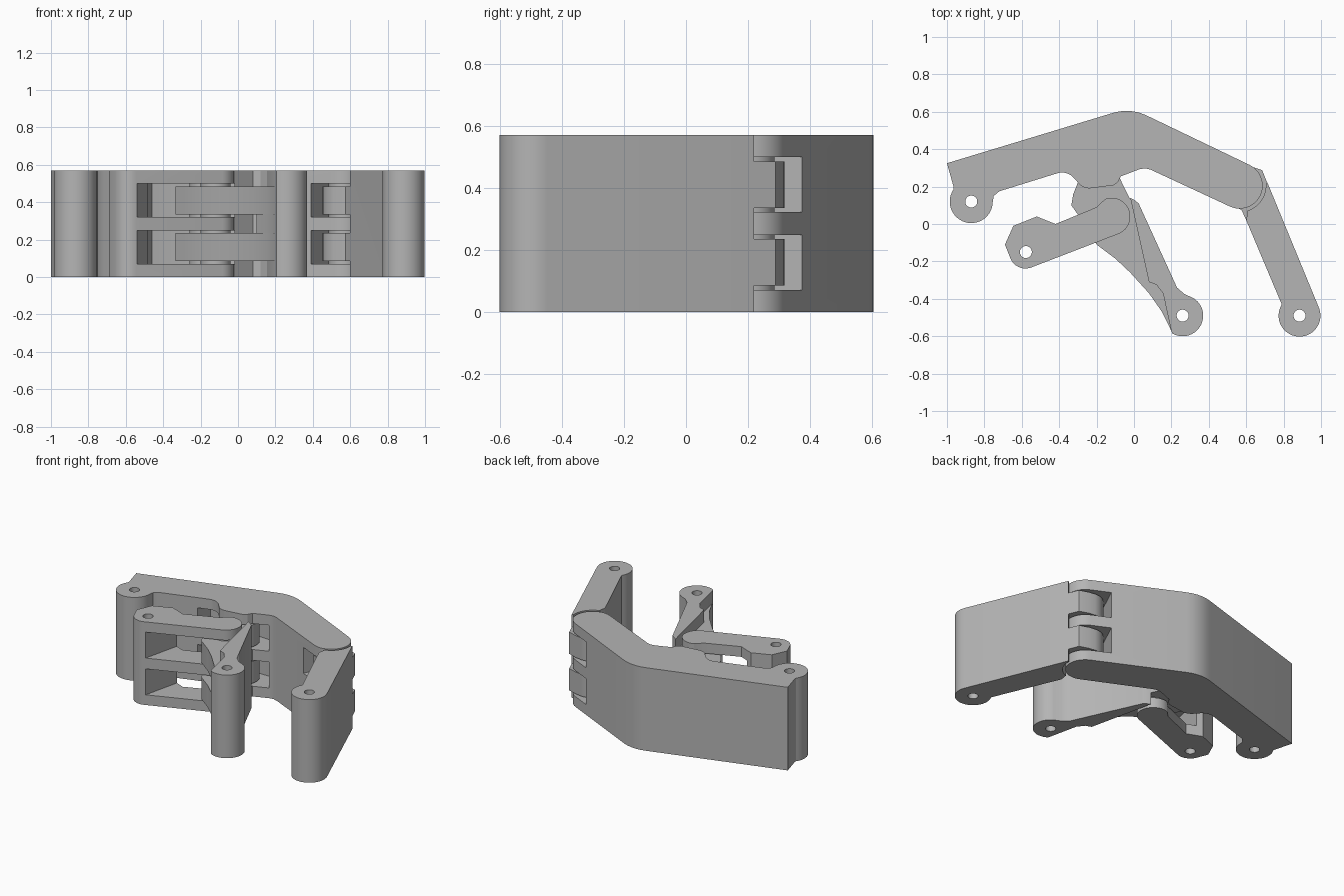
import bpy, bmesh, math

if "Cube" in bpy.data.objects:
    bpy.data.objects.remove(bpy.data.objects["Cube"])

H = 0.57
SLOTS = [(0.07, 0.248), (0.322, 0.5)]      # openings in the fork parts
BLADES = [(0.085, 0.235), (0.335, 0.485)]  # tongues that sit in the openings

grey = bpy.data.materials.new("metal_grey")
grey.diffuse_color = (0.46, 0.46, 0.46, 1)
grey.use_nodes = True
grey.node_tree.nodes["Principled BSDF"].inputs["Base Color"].default_value = grey.diffuse_color


def arc(cx, cy, r, a0, a1):
    n = max(3, int(abs(a1 - a0) / 8))
    angles = [math.radians(a0 + (a1 - a0) * i / n) for i in range(n + 1)]
    return [(cx + r * math.cos(a), cy + r * math.sin(a)) for a in angles]


def prism(name, outline, z0=0.0, z1=H):
    bm = bmesh.new()
    face = bm.faces.new([bm.verts.new((x, y, z0)) for x, y in outline])
    ext = bmesh.ops.extrude_face_region(bm, geom=[face])
    top = [v for v in ext["geom"] if isinstance(v, bmesh.types.BMVert)]
    bmesh.ops.translate(bm, verts=top, vec=(0, 0, z1 - z0))
    bmesh.ops.recalc_face_normals(bm, faces=bm.faces[:])
    mesh = bpy.data.meshes.new(name)
    bm.to_mesh(mesh)
    bm.free()
    mesh.materials.append(grey)
    ob = bpy.data.objects.new(name, mesh)
    bpy.context.collection.objects.link(ob)
    return ob


def combine(ob, other, operation):
    mod = ob.modifiers.new("bool", "BOOLEAN")
    mod.operation, mod.object, mod.solver = operation, other, "EXACT"
    bpy.context.view_layer.objects.active = ob
    bpy.ops.object.modifier_apply(modifier=mod.name)
    bpy.data.objects.remove(other)


def cut(ob, outline, ranges):
    for z0, z1 in ranges:
        combine(ob, prism("cutter", outline, z0, z1), "DIFFERENCE")


def add(ob, outline, ranges):
    for z0, z1 in ranges:
        combine(ob, prism("tongue", outline, z0, z1), "UNION")


def finish(ob, hole):
    cut(ob, arc(*hole, 0.032, 0, 352), [(-0.1, H + 0.1)])
    bpy.ops.object.select_all(action="DESELECT")
    ob.select_set(True)
    bpy.context.view_layer.objects.active = ob
    bpy.ops.object.shade_smooth_by_angle(angle=math.radians(25))


# Long bent main arm with a central pocket and a forked right end
main = prism("main_arm",
    [(-1, 0.325), (-0.965, 0.2)] + arc(-0.87, 0.12, 0.115, 145, 360)
    + [(-0.75, 0.15), (-0.72, 0.175)] + arc(-0.385, 0.19, 0.085, 107, 40)
    + [(-0.29, 0.21), (-0.27, 0.197), (-0.24, 0.19), (-0.11, 0.207),
       (-0.085, 0.225), (-0.07, 0.255), (0.03, 0.293), (0.06, 0.298), (0.09, 0.29)]
    + arc(0.565, 0.205, 0.123, 245, 425) + arc(-0.04, 0.36, 0.245, 65, 107))
cut(main, [(-0.51, 0.1), (0.06, 0.1), (0.01, 0.43), (-0.2, 0.44), (-0.46, 0.36)], SLOTS)
cut(main, [(0.351, 0.067), (0.9, 0), (0.9, 0.45), (0.52, 0.425)], SLOTS)
finish(main, (-0.87, 0.12))

# Straight right link with two tongues reaching into the fork
right = prism("right_link",
    arc(0.885, -0.49, 0.112, 160, 382) + [(0.714, 0.22)]
    + arc(0.565, 0.205, 0.14, 4, -72) + [(0.6, 0.02), (0.79, -0.43)])
add(right, [(0.62, -0.02), (0.782, 0.05), (0.685, 0.288), (0.62, 0.31)]
    + arc(0.565, 0.205, 0.112, 75, 240) + [(0.575, 0.075), (0.6, 0.02)], BLADES)
finish(right, (0.885, -0.49))

# Short front arm: solid end block with three plates
front = prism("front_arm",
    [(-0.69, -0.11)] + arc(-0.58, -0.15, 0.088, 210, 293)
    + arc(-0.12, 0.04, 0.1, 293, 470)
    + [(-0.2, 0.09), (-0.42, 0), (-0.52, 0.04), (-0.645, -0.01)])
cut(front, [(-0.55, -0.27), (0.1, -0.27), (0.1, 0.2), (-0.44, 0.2)], SLOTS)
finish(front, (-0.578, -0.15))

# Rocker: full-height wedge with two wide blades and a web between them
rocker = prism("rocker",
    [(-0.02, 0.14), (0.08, -0.31), (0.12, -0.325), (0.155, -0.37), (0.2, -0.575)]
    + arc(0.26, -0.49, 0.11, 240, 420)
    + [(0.27, -0.375), (0.23, -0.34), (0.025, 0.11), (0, 0.13)])
add(rocker, [(0.02, 0.1), (0, 0.12), (-0.025, 0.14)]
    + arc(-0.18, 0.3, 0.11, -25, 200)
    + [(-0.325, 0.16), (-0.335, 0.1), (-0.3, 0.05), (-0.2, -0.11), (-0.1, -0.185),
       (-0.02, -0.26), (0.08, -0.37), (0.15, -0.47), (0.205, -0.583), (0.26, -0.49),
       (0.2, -0.35)], BLADES)
add(rocker, [(0.1, -0.3), (0.1, -0.385), (0.15, -0.465), (0.203, -0.57), (0.2, -0.35)],
    [(0.22, 0.35)])
finish(rocker, (0.26, -0.49))

# Pivot pins, visible as thin spacers between blades and plates
for name, c in (("right_pin", (0.565, 0.205)), ("middle_pin", (-0.18, 0.3)),
                ("front_pin", (-0.12, 0.04))):
    pin = prism(name, arc(*c, 0.08, 0, 352), 0.06, 0.51)
    bpy.context.view_layer.objects.active = pin
    pin.select_set(True)
    bpy.ops.object.shade_smooth_by_angle(angle=math.radians(25))
